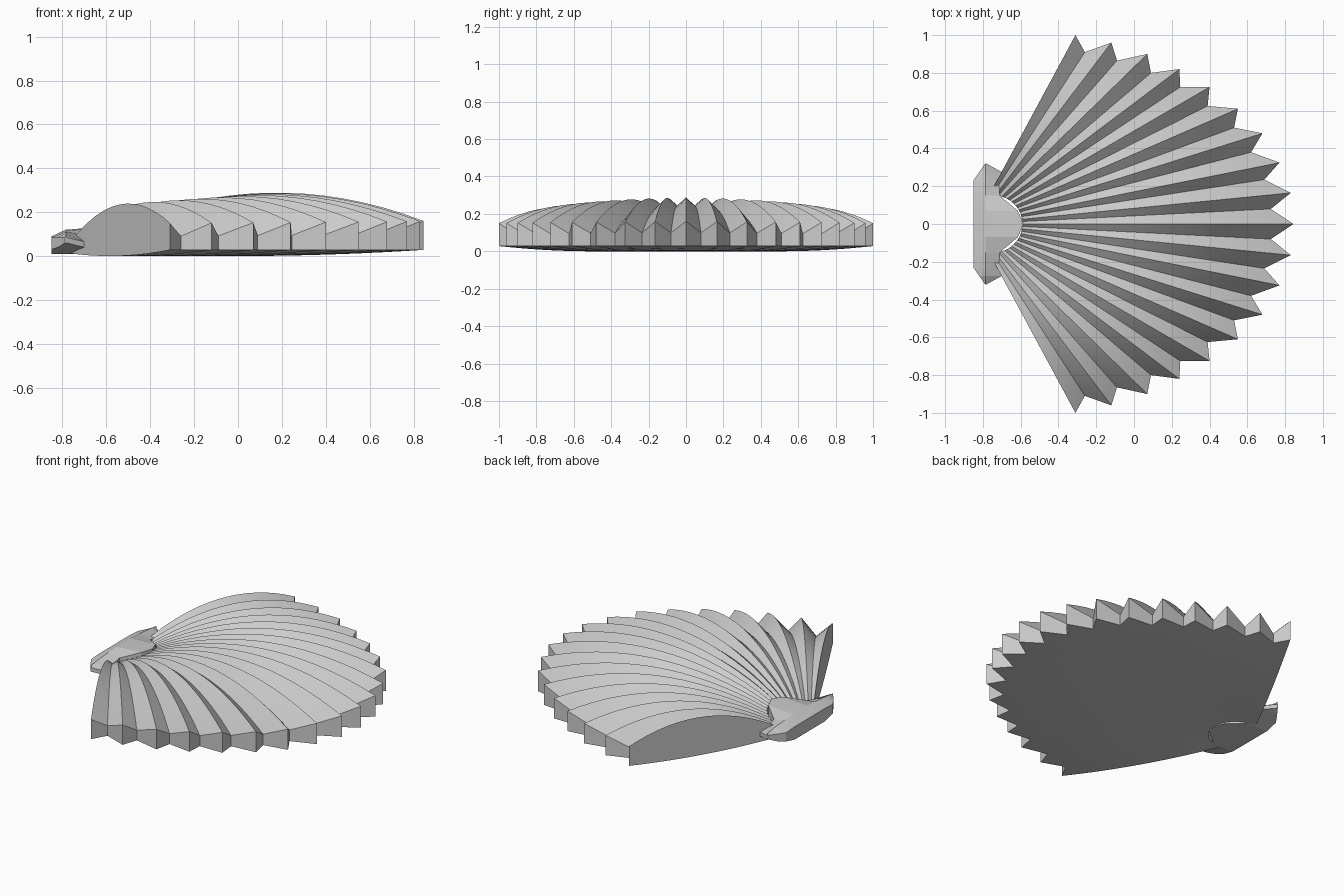
import bpy, bmesh, math

cube = bpy.data.objects.get("Cube")
if cube:
    bpy.data.objects.remove(cube, do_unlink=True)

grey = bpy.data.materials.new("shell grey")
grey.use_nodes = True
colour = (0.6, 0.6, 0.6, 1)
grey.diffuse_color = colour
grey.node_tree.nodes["Principled BSDF"].inputs["Base Color"].default_value = colour


def make_object(name, bm, angle):
    bmesh.ops.recalc_face_normals(bm, faces=bm.faces)
    mesh = bpy.data.meshes.new(name)
    bm.to_mesh(mesh)
    bm.free()
    mesh.materials.append(grey)
    obj = bpy.data.objects.new(name, mesh)
    bpy.context.collection.objects.link(obj)
    bpy.ops.object.select_all(action='DESELECT')
    obj.select_set(True)
    bpy.context.view_layer.objects.active = obj
    bpy.ops.object.shade_smooth_by_angle(angle=math.radians(angle))
    return obj


def loft(bm, sections):
    """Join closed cross-sections into a capped solid."""
    rings = [[bm.verts.new(p) for p in s] for s in sections]
    n = len(rings[0])
    for a, b in zip(rings, rings[1:]):
        for i in range(n):
            j = (i + 1) % n
            bm.faces.new((a[i], a[j], b[j], b[i]))
    bm.faces.new(rings[0])
    bm.faces.new(rings[-1])


# Rim points from the middle rib outwards, ridge and valley in turn
RIM = [(0.845, 0), (0.725, 0.08), (0.83, 0.165), (0.69, 0.235), (0.77, 0.325),
       (0.62, 0.38), (0.68, 0.48), (0.53, 0.51), (0.55, 0.61), (0.39, 0.625),
       (0.40, 0.725), (0.245, 0.725), (0.24, 0.82), (0.09, 0.80), (0.07, 0.90),
       (-0.09, 0.865), (-0.12, 0.96), (-0.26, 0.91), (-0.31, 1.0)]
HINGE_X = -0.85
STEPS = 16


def rib_section(index, side):
    """Closed strip along one ridge or valley: arched top, shallow bowed base."""
    rx, ry = RIM[index]
    u = index / (len(RIM) - 1)
    valley = index % 2
    angle = math.atan2(ry, rx - HINGE_X)
    start = 0.26 - 0.085 * u * u
    sx, sy = HINGE_X + start * math.cos(angle), start * math.sin(angle)
    z0 = 0.12 - 0.06 * u * u - 0.015 * valley
    z1 = 0.16 - 0.01 * u - 0.06 * valley
    arch = 0.148 - 0.018 * u - 0.005 * valley
    top, base = [], []
    for k in range(STEPS + 1):
        t = k / STEPS
        x, y = sx + (rx - sx) * t, side * (sy + (ry - sy) * t)
        top.append((x, y, z0 + (z1 - z0) * t + 4 * arch * t * (1 - t)))
        base.append((x, y, 0.028 * ((t - 0.4) / 0.6) ** 2))
    return top + base[::-1]


# Ribbed fan
bm = bmesh.new()
last = len(RIM) - 1
loft(bm, [rib_section(abs(i), 1 if i > 0 else -1) for i in range(-last, last + 1)])
make_object("ribbed_shell", bm, 12)

# Hinge with an ear at each end: y, back x, front x, base z, back z, crest z, front z
STATIONS = [(0, -0.85, -0.585, 0.01, 0.09, 0.12, 0.135),
            (0.07, -0.85, -0.615, 0.01, 0.09, 0.12, 0.13),
            (0.15, -0.85, -0.71, 0.01, 0.09, 0.115, 0.10),
            (0.23, -0.85, -0.715, 0.03, 0.085, 0.11, 0.08),
            (0.275, -0.82, -0.70, 0.04, 0.085, 0.105, 0.065),
            (0.32, -0.788, -0.782, 0.06, 0.085, 0.10, 0.085)]


def hinge_section(station, side):
    y, back, front, base, zb, zc, zf = station
    y *= side
    crest = min(max(-0.785, back), front)
    return [(back, y, base), (back, y, zb), (crest, y, zc),
            (front, y, zf), (front, y, base)]


bm = bmesh.new()
loft(bm, [hinge_section(s, -1) for s in STATIONS[:0:-1]]
     + [hinge_section(s, 1) for s in STATIONS])
make_object("hinge", bm, 12)
